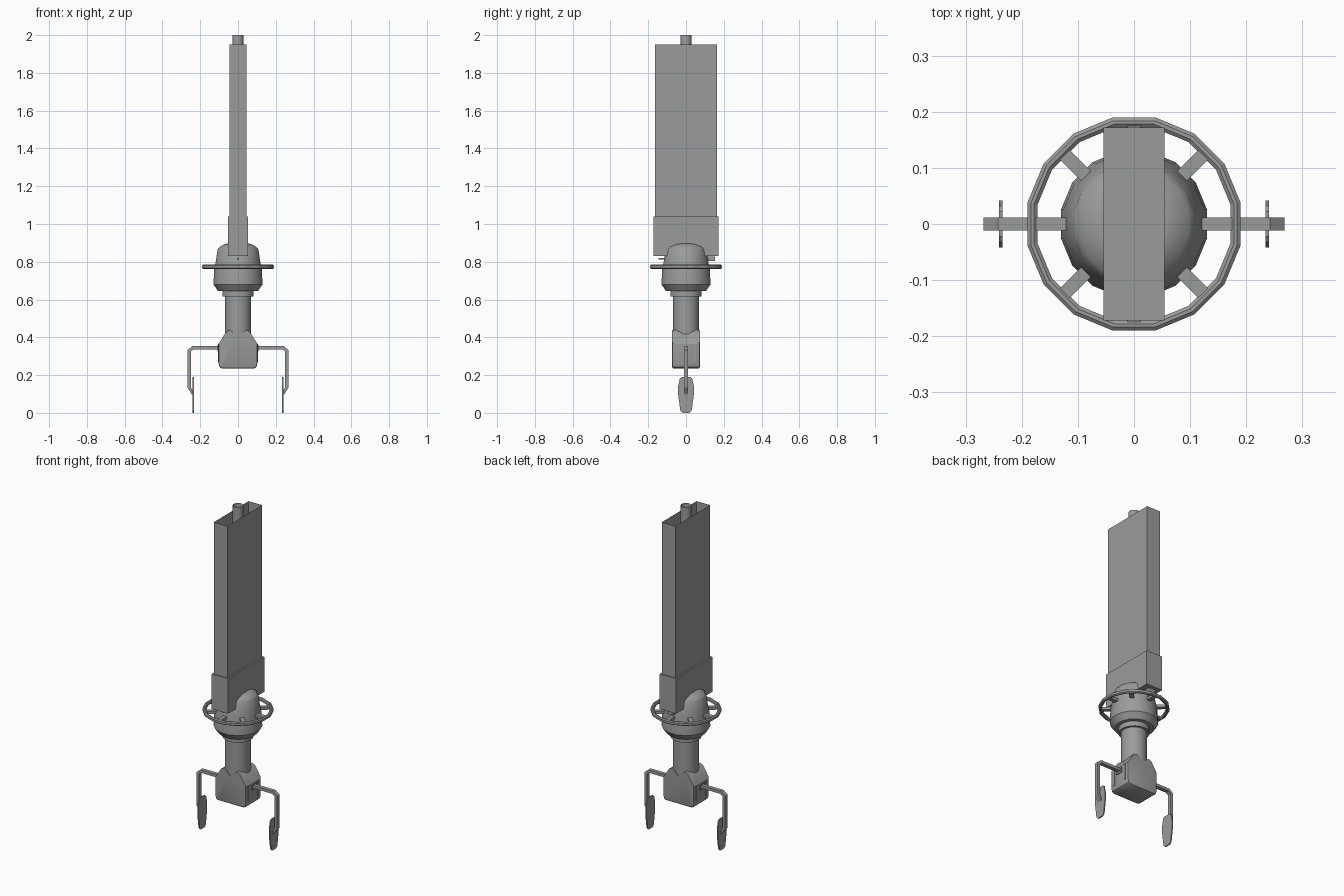
import bpy, bmesh, math
from mathutils import Matrix, Vector

if "Cube" in bpy.data.objects:
    bpy.data.objects.remove(bpy.data.objects["Cube"])

steel = bpy.data.materials.new("mid_grey_steel")
steel.diffuse_color = (0.33, 0.33, 0.33, 1)
steel.use_nodes = True
steel.node_tree.nodes["Principled BSDF"].inputs["Base Color"].default_value = steel.diffuse_color


def finish(bm, name, smooth=False, recalc=True):
    if recalc:
        bmesh.ops.recalc_face_normals(bm, faces=bm.faces[:])
    me = bpy.data.meshes.new(name)
    bm.to_mesh(me)
    bm.free()
    me.materials.append(steel)
    ob = bpy.data.objects.new(name, me)
    bpy.context.collection.objects.link(ob)
    if smooth:
        bpy.ops.object.select_all(action='DESELECT')
        ob.select_set(True)
        bpy.context.view_layer.objects.active = ob
        bpy.ops.object.shade_smooth_by_angle(angle=math.radians(30))
    return ob


def box(name, lo, hi, turn=0.0, open_top=False):
    bm = bmesh.new()
    lo, hi = Vector(lo), Vector(hi)
    m = Matrix.Translation((lo + hi) / 2) @ Matrix.Diagonal((*(hi - lo), 1))
    bmesh.ops.create_cube(bm, size=1, matrix=Matrix.Rotation(turn, 4, 'Z') @ m)
    bm.normal_update()
    if open_top:
        bmesh.ops.delete(bm, geom=[f for f in bm.faces if f.normal.z > 0.5], context='FACES')
    return finish(bm, name, recalc=not open_top)


def lathe(name, profile, sides=16, closed=False, caps=True):
    """Turn (radius, z) points around z, with flat sides facing the axes."""
    bm = bmesh.new()
    k = 1 / math.cos(math.pi / sides)
    rings = []
    for r, z in profile:
        rings.append([bm.verts.new((r * k * math.cos((i + .5) * math.tau / sides),
                                    r * k * math.sin((i + .5) * math.tau / sides), z))
                      for i in range(sides)])
    pairs = list(zip(rings, rings[1:])) + ([(rings[-1], rings[0])] if closed else [])
    for a, b in pairs:
        for i in range(sides):
            j = (i + 1) % sides
            bm.faces.new((a[i], a[j], b[j], b[i]))
    if caps and not closed:
        bm.faces.new(rings[0])
        bm.faces.new(rings[-1])
    return finish(bm, name, smooth=not closed)


def prism(name, outline, axis, lo, hi, bevel=0.0):
    """Extrude an outline of (a, z) points along x or y."""
    bm = bmesh.new()
    put = (lambda a, z, d: (d, a, z)) if axis == 'x' else (lambda a, z, d: (a, d, z))
    ends = [[bm.verts.new(put(a, z, d)) for a, z in outline] for d in (lo, hi)]
    n = len(outline)
    for i in range(n):
        j = (i + 1) % n
        bm.faces.new((ends[0][i], ends[0][j], ends[1][j], ends[1][i]))
    for e in ends:
        bm.faces.new(e)
    bmesh.ops.recalc_face_normals(bm, faces=bm.faces[:])
    if bevel:
        rim = [e for e in bm.edges if abs(e.verts[0].co.y - e.verts[1].co.y) < 1e-5
               and max(v.co.z for v in e.verts) < 0.37]
        bmesh.ops.bevel(bm, geom=rim, offset=bevel, segments=2, profile=0.5, affect='EDGES')
    return finish(bm, name, smooth=bevel > 0)


# Tall hollow column, its closed foot sleeve and the tube inside
box("column_shell", (-.045, -.165, 1.03), (.045, .165, 1.95), open_top=True)
box("column_sleeve", (-.054, -.172, .83), (.054, .172, 1.04))
lathe("column_tube", [(.029, 1.04), (.029, 2.0)], caps=False)

# Round housing with domed top, stepped neck and shaft
lathe("housing", [(.083, .615), (.083, .645), (.105, .645), (.13, .68), (.126, .76),
                  (.118, .80), (.108, .865), (.098, .878), (.072, .893), (.055, .897)])
lathe("shaft", [(.07, .30), (.07, .62)])

# Hand wheel: rim and eight spokes
lathe("wheel_rim", [(.172, .768), (.178, .763), (.184, .763), (.19, .768),
                    (.19, .78), (.184, .785), (.178, .785), (.172, .78)], closed=True)
for i in range(8):
    box("wheel_spoke", (.115, -.012, .766), (.176, .012, .782), turn=i * math.pi / 4)

# Small latch block at the back and pin at the front
box("latch_block", (-.02, .10, .803), (.02, .153, .828))
box("latch_pin", (-.004, -.146, .811), (.004, -.10, .819))

# Wrist block with shoulders sloping up to notched peaks
half = [(.085, .235), (.098, .243), (.103, .262), (.103, .365), (.062, .43), (.043, .44)]
outline = half + [(0, .405)] + [(-x, z) for x, z in reversed(half)]
prism("wrist_block", outline, 'y', -.073, .073, bevel=.008)

# Two bent arms with collars and finger pads
arm = [(.09, .353), (.242, .353), (.268, .332), (.268, .135), (.245, .098), (.235, .108),
       (.250, .138), (.250, .325), (.236, .336), (.09, .336)]
pad_half = [(.018, 0), (.03, .012), (.042, .10), (.042, .14), (.032, .183), (.022, .19)]
pad = pad_half + [(-y, z) for y, z in reversed(pad_half)]
for s, side in ((-1, "left"), (1, "right")):
    prism(side + "_arm", [(s * x, z) for x, z in arm], 'y', -.0115, .0115)
    prism(side + "_finger_pad", pad, 'x', s * .234, s * .241)
    xs = sorted((s * .09, s * .109))
    box(side + "_arm_collar", (xs[0], -.02, .325), (xs[1], .02, .36))
    # raised rails on the wrist block flanks
    for y in (-.045, .045):
        xs = sorted((s * .09, s * .106))
        box(side + "_wrist_rail", (xs[0], y - .006, .27), (xs[1], y + .006, .365))
